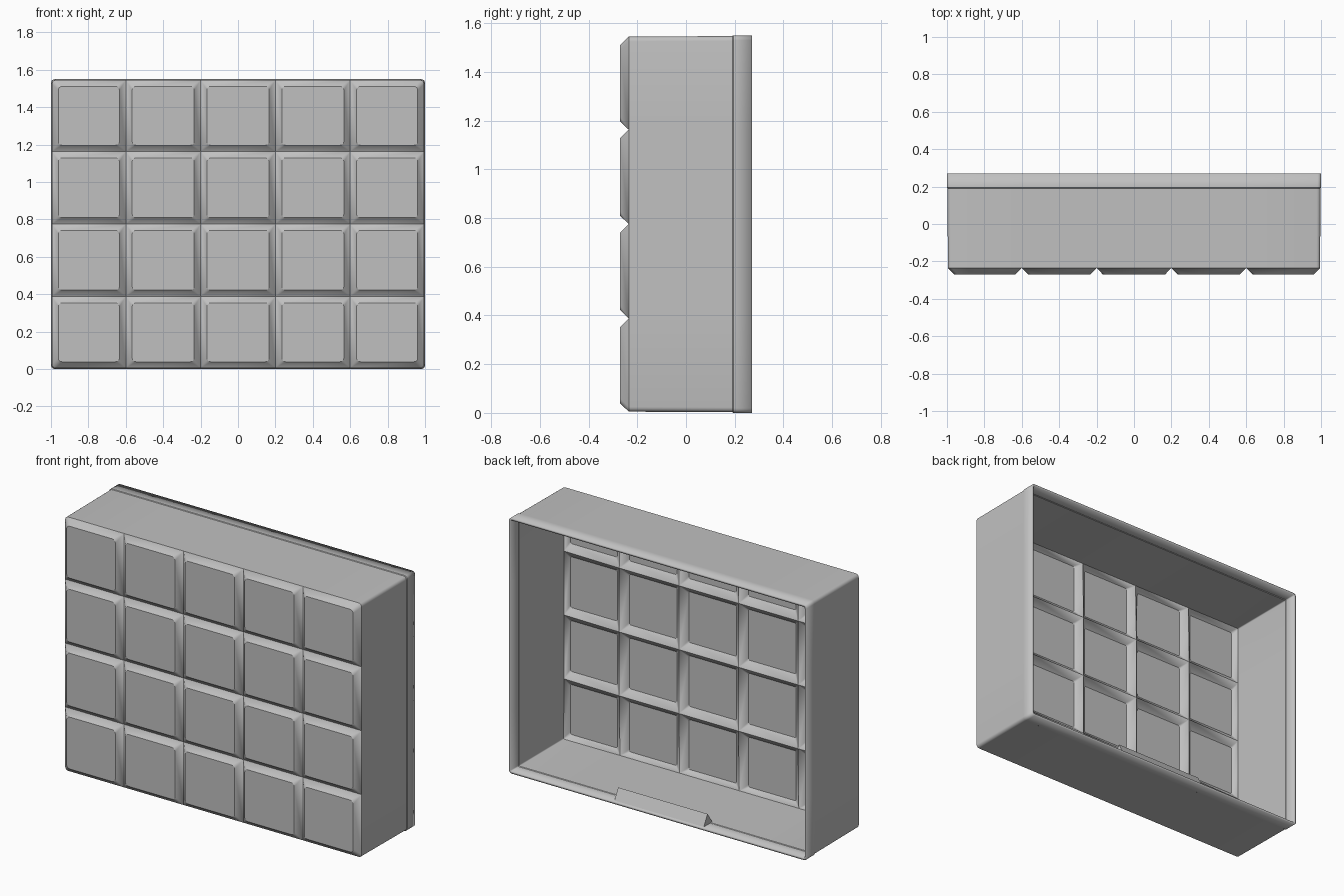
import bpy, bmesh, math

cube = bpy.data.objects.get("Cube")
if cube:
    bpy.data.objects.remove(cube, do_unlink=True)

COLS, ROWS = 5, 4
HALF_W, HEIGHT = 1.0, 1.55
MARGIN = 0.005          # draft of the walls at the front
FRONT, BACK = -0.27, 0.27
DEPTH, INSET, RADIUS = 0.035, 0.034, 0.02
STEPS = 4

grey = bpy.data.materials.new("mid grey")
grey.use_nodes = True
colour = (0.53, 0.53, 0.53, 1)
grey.diffuse_color = colour
grey.node_tree.nodes["Principled BSDF"].inputs["Base Color"].default_value = colour


def make_object(name, bm):
    mesh = bpy.data.meshes.new(name)
    bm.to_mesh(mesh)
    bm.free()
    mesh.materials.append(grey)
    obj = bpy.data.objects.new(name, mesh)
    bpy.context.collection.objects.link(obj)
    bpy.ops.object.select_all(action='DESELECT')
    obj.select_set(True)
    bpy.context.view_layer.objects.active = obj
    bpy.ops.object.shade_smooth_by_angle(angle=math.radians(30))
    return obj


def loop_points(x0, x1, z0, z1, y, radius):
    """Rectangle whose corners are arcs; radius(sx, sz) gives each corner's size."""
    points = []
    for i, (sx, sz) in enumerate([(1, 1), (-1, 1), (-1, -1), (1, -1)]):
        r = radius(sx, sz)
        cx = (x1 if sx > 0 else x0) - sx * r
        cz = (z1 if sz > 0 else z0) - sz * r
        for s in range(STEPS + 1):
            a = math.pi / 2 * (i + s / STEPS)
            points.append((cx + r * math.cos(a), y, cz + r * math.sin(a)))
    return points


def edges_of(low, high, count):
    lines = [low + (high - low) * i / count for i in range(count + 1)]
    lines[0] += MARGIN
    lines[-1] -= MARGIN
    return lines


# Front panel: a grid of raised pads separated by V grooves
bm = bmesh.new()
xs = edges_of(-HALF_W, HALF_W, COLS)
zs = edges_of(0, HEIGHT, ROWS)
for c in range(COLS):
    for r in range(ROWS):
        def cell_radius(sx, sz):
            at_side = c == (COLS - 1 if sx > 0 else 0)
            at_end = r == (ROWS - 1 if sz > 0 else 0)
            return RADIUS if at_side and at_end else 0

        x0, x1, z0, z1 = xs[c], xs[c + 1], zs[r], zs[r + 1]
        outer = [bm.verts.new(p) for p in
                 loop_points(x0, x1, z0, z1, FRONT + DEPTH, cell_radius)]
        inner = [bm.verts.new(p) for p in
                 loop_points(x0 + INSET, x1 - INSET, z0 + INSET, z1 - INSET,
                             FRONT, lambda sx, sz: RADIUS)]
        bm.faces.new(inner)
        n = len(inner)
        for i in range(n):
            j = (i + 1) % n
            bm.faces.new((outer[i], outer[j], inner[j], inner[i]))
bmesh.ops.remove_doubles(bm, verts=bm.verts[:], dist=0.0005)

# Side walls: pull the panel's border back, with a small step near the rim
border = [e for e in bm.edges if e.is_boundary]
previous = 0
for y, spread in [(0.19, 0.002), (0.194, MARGIN), (BACK, MARGIN)]:
    grown = bmesh.ops.extrude_edge_only(bm, edges=border)["geom"]
    border = [g for g in grown if isinstance(g, bmesh.types.BMEdge)]
    for v in (g for g in grown if isinstance(g, bmesh.types.BMVert)):
        v.co.y = y
        if abs(v.co.x) > HALF_W - 0.03:
            v.co.x += math.copysign(spread - previous, v.co.x)
        if abs(v.co.z - HEIGHT / 2) > HEIGHT / 2 - 0.03:
            v.co.z += math.copysign(spread - previous, v.co.z - HEIGHT / 2)
    previous = spread

bmesh.ops.recalc_face_normals(bm, faces=bm.faces[:])
bm.normal_update()
if max(bm.faces, key=lambda f: f.calc_area() * (len(f.verts) > 4)).normal.y > 0:
    bmesh.ops.reverse_faces(bm, faces=bm.faces[:])
shell = make_object("gridded_cover", bm)
solid = shell.modifiers.new("wall thickness", 'SOLIDIFY')
solid.thickness = 0.014
solid.offset = -1
solid.use_even_offset = True

# Catch: wedge on the inner floor beside the open rim
bm = bmesh.new()
profile = [(0.262, 0.006), (0.222, 0.08), (0.17, 0.006)]
face = bm.faces.new([bm.verts.new((-0.3, y, z)) for y, z in profile])
end = bmesh.ops.extrude_face_region(bm, geom=[face])["geom"]
bmesh.ops.translate(bm, vec=(0.6, 0, 0),
                    verts=[g for g in end if isinstance(g, bmesh.types.BMVert)])
bmesh.ops.recalc_face_normals(bm, faces=bm.faces[:])
make_object("rim_catch", bm)
